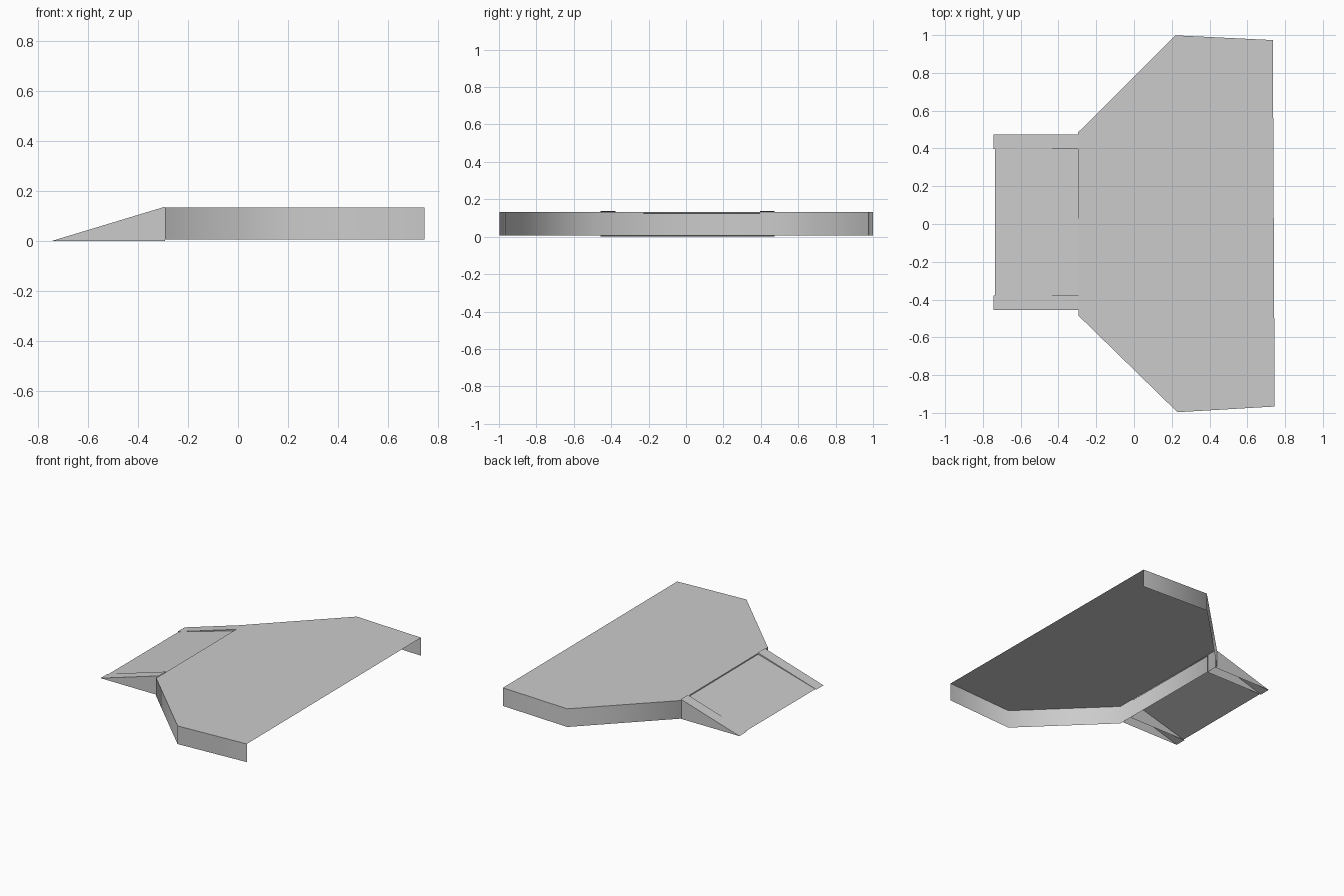
import bpy
import math

default_cube = bpy.data.objects.get("Cube")
if default_cube:
    bpy.data.objects.remove(default_cube, do_unlink=True)

grey = bpy.data.materials.new("plain grey")
grey.use_nodes = True
grey.diffuse_color = (0.6, 0.6, 0.6, 1)
grey.node_tree.nodes["Principled BSDF"].inputs["Base Color"].default_value = grey.diffuse_color


def add_part(name, verts, faces):
    mesh = bpy.data.meshes.new(name)
    mesh.from_pydata(verts, [], faces)
    mesh.materials.append(grey)
    mesh.update()
    part = bpy.data.objects.new(name, mesh)
    bpy.context.collection.objects.link(part)
    return part


# Platform: flat deck with a skirt, open below and along its +x edge
half = [(0.74, 0.97), (0.225, 0.9975), (-0.295, 0.485)]
outline = half + [(x, -y) for x, y in reversed(half)]
n = len(outline)
top, bottom = 0.133, 0.006
deck_verts = [(x, y, z) for z in (top, bottom) for x, y in outline]
skirt = [(i, i + n, i + 1 + n, i + 1) for i in range(n - 1)]
skirt = [tuple(reversed(f)) for f in skirt]
platform = add_part("platform", deck_verts, [tuple(range(n))] + skirt)
platform.rotation_euler.z = 0.005

# Smooth skirt corners, sharp deck rim
bpy.ops.object.select_all(action='DESELECT')
platform.select_set(True)
bpy.context.view_layer.objects.active = platform
bpy.ops.object.shade_smooth_by_angle(angle=math.radians(60))

# Ramp side rails: sloped strip with two triangular cheeks, open below
tip, root, crest, shift = -0.745, -0.292, 0.137, 0.009
inner, outer = 0.387, 0.465
for name, low, high in (("ramp_rail_back", inner, outer),
                        ("ramp_rail_front", -outer, -inner)):
    verts = []
    for y in (low + shift, high + shift):
        verts += [(tip, y, 0), (root, y, 0), (root, y, crest)]
    add_part(name, verts, [(0, 1, 2), (3, 5, 4), (0, 2, 5, 3)])

# Ramp panel, set a little below the rails
low, high = shift - inner, shift + inner
add_part("ramp_panel",
         [(-0.737, low, 0.001), (root, low, 0.126),
          (root, high, 0.126), (-0.737, high, 0.001)],
         [(0, 1, 2, 3)])
